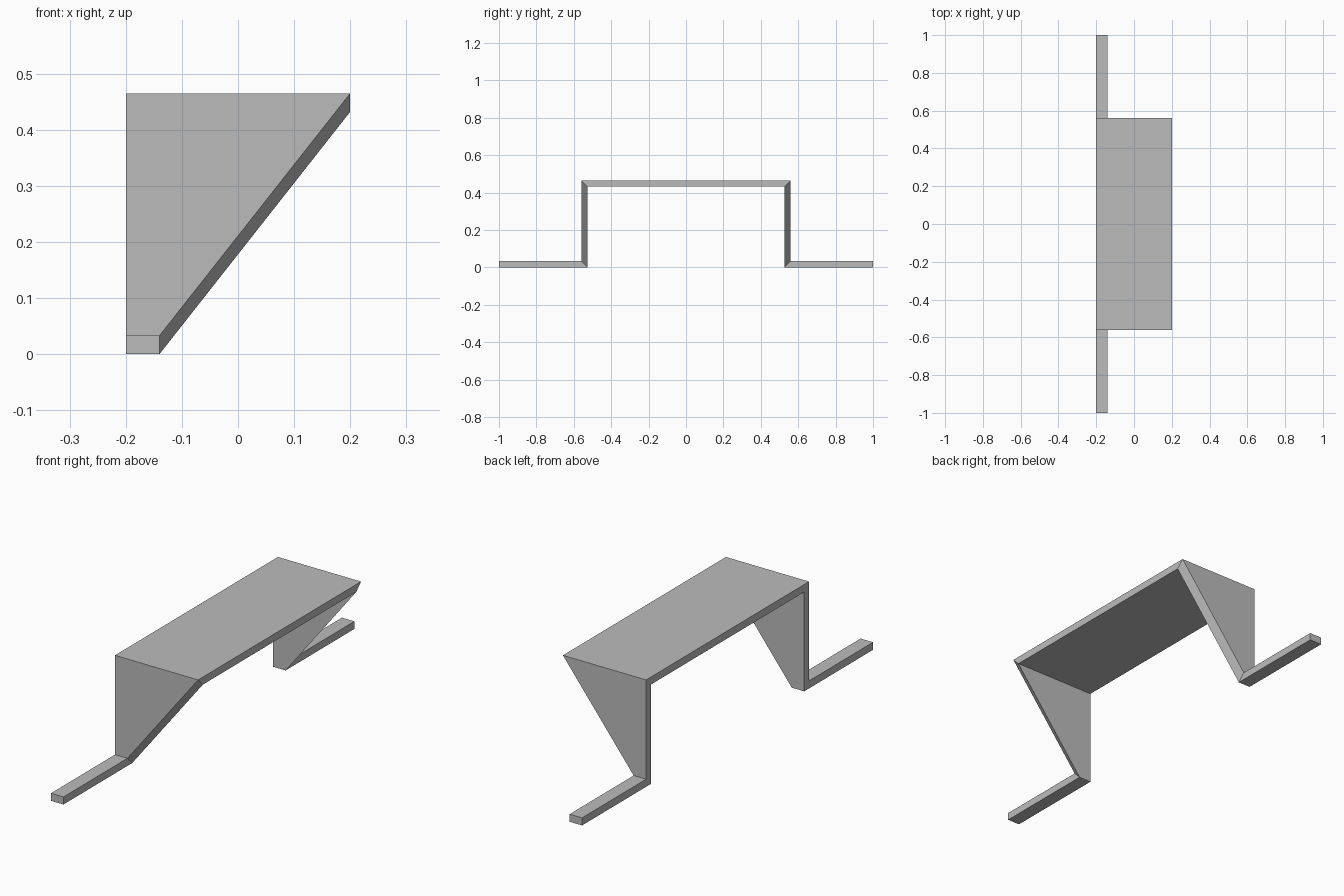
import bpy
import bmesh

cube = bpy.data.objects.get("Cube")
if cube:
    bpy.data.objects.remove(cube, do_unlink=True)

grey = bpy.data.materials.new("plain grey")
grey.use_nodes = True
colour = (0.5, 0.5, 0.5, 1)
grey.diffuse_color = colour
grey.node_tree.nodes["Principled BSDF"].inputs["Base Color"].default_value = colour

# Main dimensions
BACK, FOOT_FRONT, DECK_FRONT = -0.2, -0.14, 0.2
THICK, HEIGHT = 0.033, 0.465
OUTER = 0.56
INNER = OUTER - THICK

# Mitred stations of one half: (front x, outer y, outer z, inner y, inner z)
half = [
    (FOOT_FRONT, 1.0, THICK, 1.0, 0.0),                       # foot tip
    (FOOT_FRONT, OUTER, THICK, INNER, 0.0),                   # foot bend
    (DECK_FRONT, OUTER, HEIGHT, INNER, HEIGHT - THICK),       # deck bend
]
mirrored = [(x, -yo, zo, -yi, zi) for x, yo, zo, yi, zi in reversed(half)]

# Loft the folded strip: foot, tapered side panel, deck, side panel, foot
bm = bmesh.new()
rings = []
for x, yo, zo, yi, zi in half + mirrored:
    corners = [(BACK, yo, zo), (x, yo, zo), (x, yi, zi), (BACK, yi, zi)]
    rings.append([bm.verts.new(c) for c in corners])
for a, b in zip(rings, rings[1:]):
    for i in range(4):
        j = (i + 1) % 4
        bm.faces.new((a[i], a[j], b[j], b[i]))

# Close the foot tips
bm.faces.new(rings[0])
bm.faces.new(rings[-1])
bmesh.ops.recalc_face_normals(bm, faces=bm.faces[:])

mesh = bpy.data.meshes.new("folded_stand")
bm.to_mesh(mesh)
bm.free()
mesh.materials.append(grey)
stand = bpy.data.objects.new("folded_stand", mesh)
bpy.context.collection.objects.link(stand)
